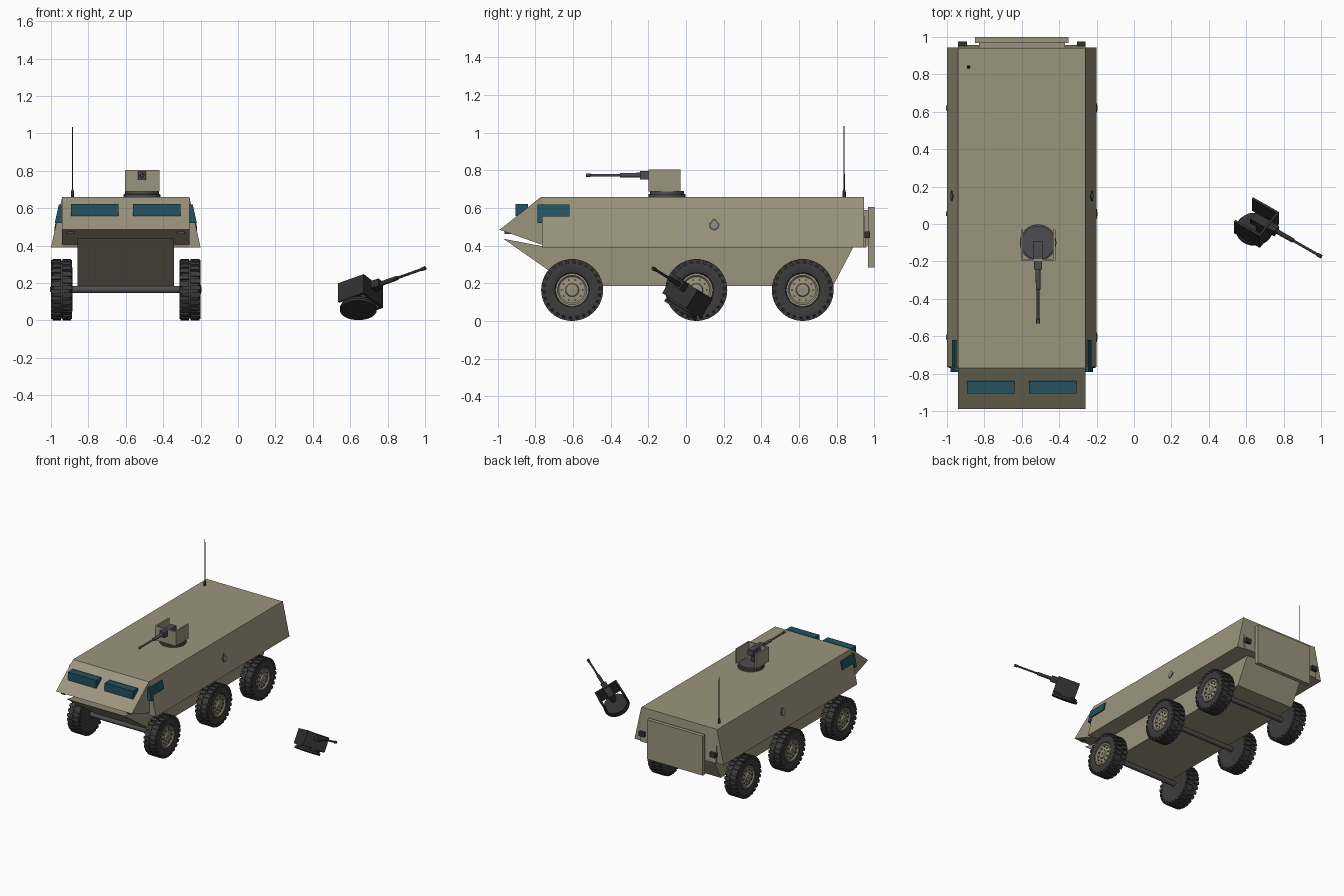
import bpy, bmesh, math
from mathutils import Matrix, Vector

cube = bpy.data.objects.get("Cube")
if cube:
    bpy.data.objects.remove(cube, do_unlink=True)


def material(name, rgb):
    m = bpy.data.materials.new(name)
    m.use_nodes = True
    m.diffuse_color = (*rgb, 1)
    bsdf = next(n for n in m.node_tree.nodes if n.type == 'BSDF_PRINCIPLED')
    bsdf.inputs["Base Color"].default_value = (*rgb, 1)
    bsdf.inputs["Roughness"].default_value = 0.8
    return m


SAND = material("sand armour", (0.33, 0.30, 0.21))
GLASS = material("teal glass", (0.016, 0.085, 0.115))
RUBBER = material("dark rubber", (0.045, 0.045, 0.045))
STEEL = material("gun steel", (0.075, 0.075, 0.08))
BURNT = material("burnt metal", (0.03, 0.03, 0.03))
GREY = material("badge grey", (0.25, 0.25, 0.24))

VEHICLE = Matrix.Translation((-0.6, 0, 0))


def finish(name, bm, mat, matrix=VEHICLE, smooth=False):
    bmesh.ops.recalc_face_normals(bm, faces=bm.faces)
    mesh = bpy.data.meshes.new(name)
    bm.to_mesh(mesh)
    bm.free()
    mesh.materials.append(mat)
    ob = bpy.data.objects.new(name, mesh)
    bpy.context.collection.objects.link(ob)
    ob.matrix_world = matrix
    if smooth:
        bpy.ops.object.select_all(action='DESELECT')
        ob.select_set(True)
        bpy.context.view_layer.objects.active = ob
        bpy.ops.object.shade_smooth_by_angle(angle=math.radians(35))
    return ob


def add_box(bm, lo, hi, matrix=Matrix()):
    lo, hi = Vector(lo), Vector(hi)
    place = matrix @ Matrix.Translation((lo + hi) / 2) @ Matrix.Diagonal((*(hi - lo), 1))
    bmesh.ops.create_cube(bm, size=1, matrix=place)


def box(name, lo, hi, mat, matrix=VEHICLE):
    bm = bmesh.new()
    add_box(bm, lo, hi)
    return finish(name, bm, mat, matrix)


def prism(name, outline, near, far, mat):
    """Extrude a (y, z) outline between two x rules that may depend on z."""
    bm = bmesh.new()
    a = [bm.verts.new((near(z), y, z)) for y, z in outline]
    b = [bm.verts.new((far(z), y, z)) for y, z in outline]
    bm.faces.new(a)
    bm.faces.new(b)
    for i in range(len(a)):
        j = (i + 1) % len(a)
        bm.faces.new((a[i], a[j], b[j], b[i]))
    return finish(name, bm, mat)


def add_lathe(bm, profile, seg, matrix=Matrix()):
    """Turn (axial, radius) points about the local x axis, closing both ends."""
    rings = []
    for x, r in profile:
        rings.append([bm.verts.new(matrix @ Vector((x, r * math.cos(t), r * math.sin(t))))
                      for t in (math.tau * i / seg for i in range(seg))])
    for p, q in zip(rings, rings[1:]):
        for i in range(seg):
            j = (i + 1) % seg
            bm.faces.new((p[i], p[j], q[j], q[i]))
    bm.faces.new(rings[0])
    bm.faces.new(rings[-1])


def lathe(name, profile, seg, mat, matrix):
    bm = bmesh.new()
    add_lathe(bm, profile, seg)
    return finish(name, bm, mat, matrix, True)


UP = Matrix.Rotation(-math.pi / 2, 4, 'Y')      # local x -> z
FORWARD = Matrix.Rotation(-math.pi / 2, 4, 'Z')  # local x -> -y


def flank(z):
    return 0.34 + (0.66 - z) * 0.222


# Hull body, flared side skirts and narrow belly
prism("upper_hull", [(-0.77, 0.66), (0.94, 0.66), (0.958, 0.39), (-0.76, 0.39),
                     (-0.765, 0.405), (-0.99, 0.485)],
      lambda z: -0.34, lambda z: 0.34, SAND)
prism("lower_hull", [(-0.97, 0.437), (-0.75, 0.395), (0.89, 0.395), (0.78, 0.185), (-0.61, 0.185)],
      lambda z: -0.258, lambda z: 0.258, SAND)
box("rear_ramp", (-0.25, 0.968, 0.285), (0.25, 1.0, 0.605), SAND)
box("ramp_frame", (-0.23, 0.94, 0.40), (0.23, 0.97, 0.59), SAND)

for side, s in (("left", 1), ("right", -1)):
    prism(side + "_skirt", [(-0.765, 0.66), (0.945, 0.66), (0.945, 0.39), (-0.765, 0.39)],
          lambda z: s * 0.335, lambda z: s * flank(z), SAND)
    # Windows
    box(side + "_windscreen", (s * 0.165 - 0.127, -0.905, 0.557), (s * 0.165 + 0.127, -0.84, 0.622), GLASS)
    prism(side + "_side_window", [(-0.79, 0.62), (-0.62, 0.62), (-0.62, 0.555), (-0.762, 0.555),
                                  (-0.762, 0.52), (-0.79, 0.52)],
          lambda z: s * 0.335, lambda z: s * (flank(z) + 0.009), GLASS)
    # Drop-shaped side badge
    for part, k, mat, lift in (("rim", 1, STEEL, 0.003), ("face", 0.7, GREY, 0.005)):
        drop = [(0, 0.036), (0.028, 0.004), (0.026, -0.016), (0.01, -0.03),
                (-0.01, -0.03), (-0.026, -0.016), (-0.028, 0.004)]
        prism(f"{side}_badge_{part}", [(0.15 + k * y, 0.512 + k * z) for y, z in drop],
              lambda z: s * (flank(z) - 0.002), lambda z: s * (flank(z) + lift), mat)
    # Lamps
    box(side + "_headlamp", (s * 0.295 - 0.018, -0.965, 0.462), (s * 0.295 + 0.018, -0.93, 0.476), STEEL)
    box(side + "_tail_lamp", (s * 0.318 - 0.024, 0.94, 0.44), (s * 0.318 + 0.024, 0.977, 0.475), BURNT)

# Antenna
ANT = Matrix.Translation((-0.885, 0.84, 0.655)) @ UP
lathe("antenna_base", [(0, 0.009), (0.03, 0.009), (0.045, 0.005)], 10, BURNT, ANT)
lathe("antenna_rod", [(0.04, 0.0035), (0.38, 0.0025)], 6, BURNT, ANT)


def wheel(name, s, y):
    """Tyre with staggered tread blocks, dished rim, hub cap and bolts."""
    flip = Matrix.Rotation(math.pi, 4, 'Z') if s < 0 else Matrix()
    place = VEHICLE @ Matrix.Translation((s * 0.343, y, 0.165)) @ flip
    lathe(name + "_tyre", [(-0.05, 0.09), (-0.057, 0.115), (-0.054, 0.143), (-0.042, 0.156),
                           (0.042, 0.156), (0.054, 0.143), (0.057, 0.115), (0.05, 0.092),
                           (0.035, 0.086)], 40, RUBBER, place)
    bm = bmesh.new()
    count = 26
    for i in range(count):
        for row in (-1, 1):
            turn = Matrix.Rotation(math.tau * (i + 0.25 * row) / count, 4, 'X')
            a, b = sorted((row * 0.004, row * 0.05))
            add_box(bm, (a, -0.013, 0.14), (b, 0.013, 0.164), turn)
            a, b = sorted((row * 0.04, row * 0.0565))
            add_box(bm, (a, -0.009, 0.135), (b, 0.009, 0.158), turn)
    finish(name + "_tread", bm, RUBBER, place)
    lathe(name + "_rim", [(0.03, 0.088), (0.05, 0.088), (0.051, 0.078), (0.042, 0.07),
                          (0.046, 0.036), (0.056, 0.032), (0.058, 0.024)], 28, SAND, place)
    lathe(name + "_cap", [(0.05, 0.013), (0.061, 0.013)], 10, GREY, place)
    bm = bmesh.new()
    for i in range(10):
        t = math.tau * i / 10
        spot = Matrix.Translation((0, 0.056 * math.cos(t), 0.056 * math.sin(t)))
        add_lathe(bm, [(0.04, 0.006), (0.05, 0.006)], 6, spot)
    finish(name + "_bolts", bm, STEEL, place)


# Three axles with a wheel at each end
for axle, y in (("front", -0.605), ("middle", 0.055), ("rear", 0.62)):
    lathe(axle + "_axle", [(-0.3, 0.02), (0.3, 0.02)], 14, STEEL,
          VEHICLE @ Matrix.Translation((0, y, 0.165)))
    wheel(axle + "_left_wheel", 1, y)
    wheel(axle + "_right_wheel", -1, y)


def turret(name, place, armour, metal):
    """Open gun shield on a ring, with the gun pointing to local -y."""
    lathe(name + "_ring", [(0, 0.098), (0.016, 0.098), (0.018, 0.09), (0.032, 0.09)], 32, metal, place @ UP)
    for side, s in (("left", 1), ("right", -1)):
        a, b = sorted((s * 0.08, s * 0.092))
        box(f"{name}_{side}_shield", (a, -0.096, 0.03), (b, 0.07, 0.147), armour, place)
    box(name + "_front_shield", (-0.09, -0.098, 0.03), (0.09, -0.086, 0.146), armour, place)
    box(name + "_gun_post", (-0.014, -0.06, 0.03), (0.014, -0.02, 0.1), metal, place)
    box(name + "_receiver", (-0.025, -0.1, 0.092), (0.025, 0.01, 0.138), metal, place)
    box(name + "_mantlet", (-0.022, -0.144, 0.094), (0.022, -0.095, 0.14), metal, place)
    gun = place @ Matrix.Translation((0, 0, 0.117)) @ FORWARD
    lathe(name + "_barrel", [(0.13, 0.013), (0.25, 0.012), (0.252, 0.007), (0.405, 0.007),
                             (0.407, 0.01), (0.432, 0.01)], 12, metal, gun)


turret("turret", Matrix.Translation((-0.513, -0.1, 0.658)), SAND, STEEL)

# Burnt turret lying tilted on the ground
back = Vector((-0.83, 0.473, -0.295)).normalized()
right = Vector((0.556, 0.70, -0.444))
right = (right - back * right.dot(back)).normalized()
tilt = Matrix((right, back, right.cross(back))).transposed().to_4x4()
turret("wrecked_turret", Matrix.Translation((0.643, -0.033, 0.054)) @ tilt, BURNT, BURNT)
